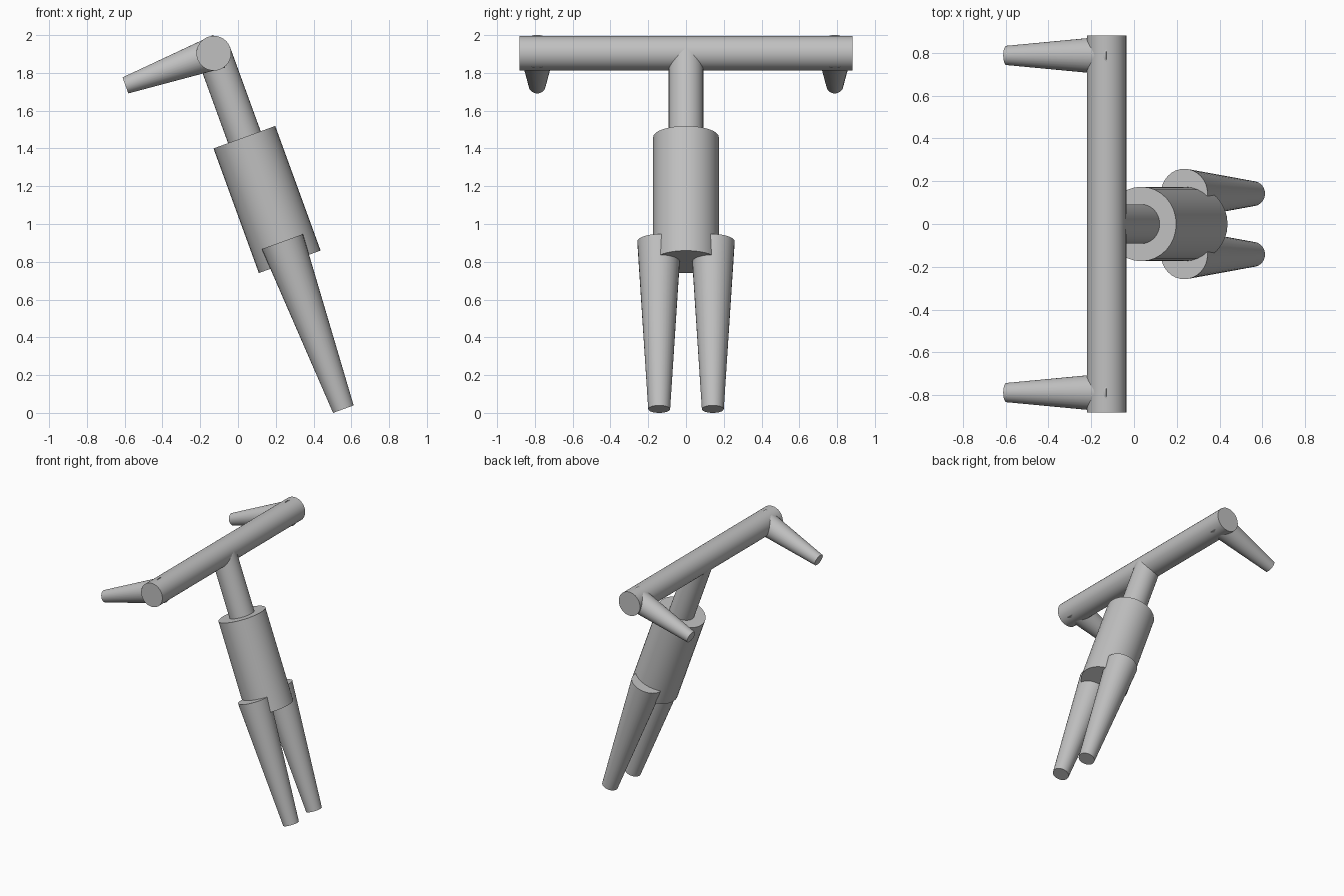
import bpy
import math
from mathutils import Vector

if "Cube" in bpy.data.objects:
    bpy.data.objects.remove(bpy.data.objects["Cube"], do_unlink=True)

# Single grey material
grey = bpy.data.materials.new("plain_grey")
grey.use_nodes = True
grey.diffuse_color = (0.53, 0.53, 0.53, 1)
grey.node_tree.nodes["Principled BSDF"].inputs["Base Color"].default_value = grey.diffuse_color


def rod(name, start, end, r_start, r_end):
    """Closed round rod, optionally tapered, between two points."""
    start, end = Vector(start), Vector(end)
    axis = end - start
    bpy.ops.mesh.primitive_cone_add(
        vertices=32, radius1=r_start, radius2=r_end, depth=axis.length,
        location=(start + end) / 2,
        rotation=axis.to_track_quat('Z', 'Y').to_euler())
    obj = bpy.context.object
    obj.name = name
    obj.data.materials.append(grey)
    bpy.ops.object.shade_smooth_by_angle(angle=math.radians(35))
    return obj


# The whole assembly leans back along one steering axis
TILT = math.radians(20)
bar_centre = Vector((-0.128, 0, 1.904))
down = Vector((math.sin(TILT), 0, -math.cos(TILT)))
back = Vector((-math.cos(TILT), 0, -math.sin(TILT)))


def along(distance, y=0):
    return bar_centre + down * distance + Vector((0, y, 0))


# Crossbar, stem and thick central body
rod("crossbar", (bar_centre.x, -0.882, bar_centre.z),
    (bar_centre.x, 0.882, bar_centre.z), 0.092, 0.092)
rod("stem", along(0), along(0.52), 0.092, 0.092)
rod("body", along(0.473), along(1.175), 0.174, 0.174)

# Paired tapered grips and fork legs
for side, s in (("left", 1), ("right", -1)):
    hub = along(0, 0.788 * s)
    rod(side + "_grip", hub - back * 0.031, hub + back * 0.498, 0.092, 0.045)
    rod(side + "_leg", along(1.061, 0.142 * s), along(2.005, 0.142 * s), 0.116, 0.058)
